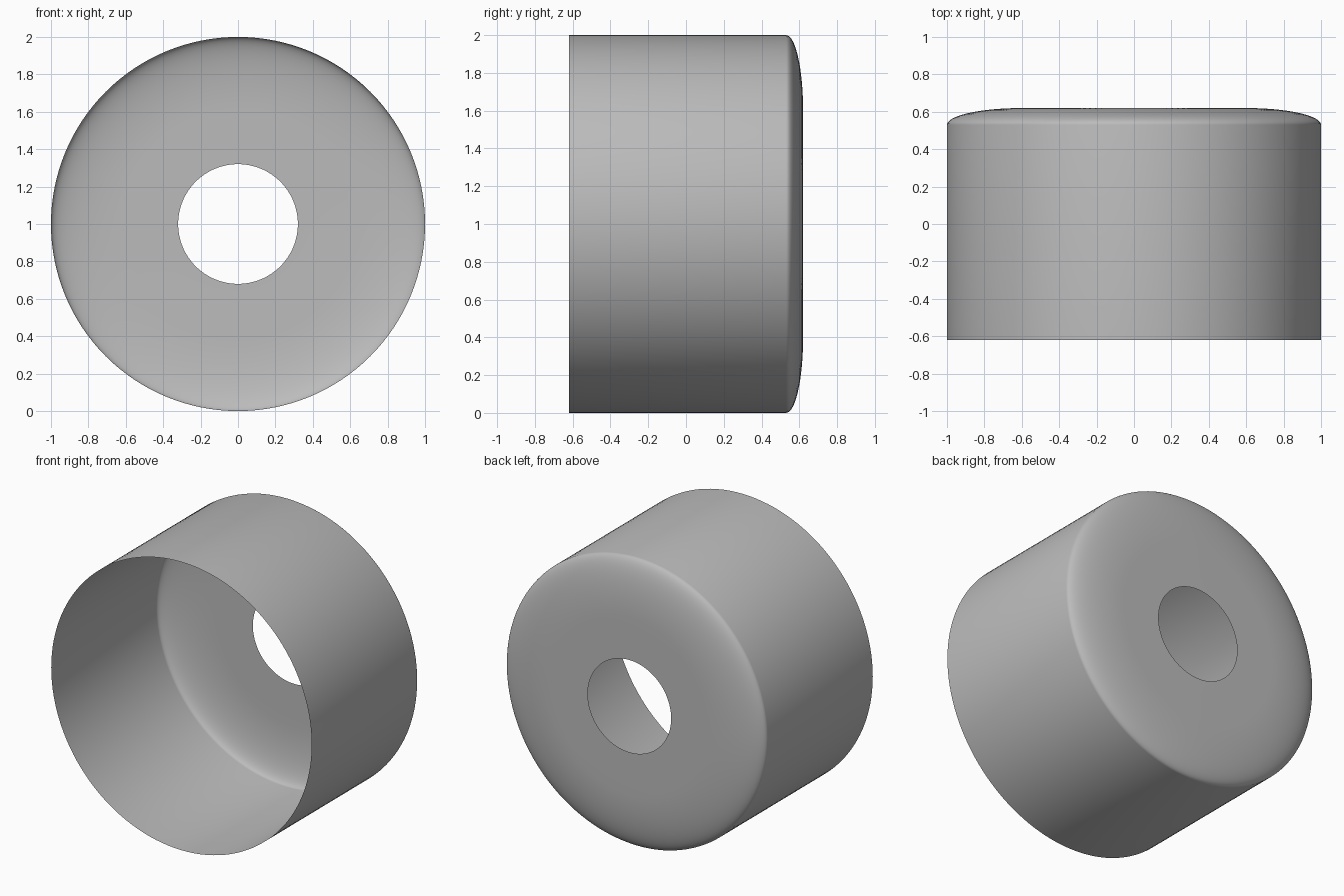
import bpy
import bmesh
from math import sin, cos, pi, radians

cube = bpy.data.objects.get("Cube")
if cube:
    bpy.data.objects.remove(cube, do_unlink=True)

SEGMENTS = 128
ROUND_STEPS = 16
RADIUS, HOLE_RADIUS = 1.0, 0.32
FRONT_Y, SHOULDER_Y, BACK_Y = -0.62, 0.53, 0.62
ROUND_WIDTH = 0.4

# Plain grey material
grey = bpy.data.materials.new("plain_grey")
grey.use_nodes = True
colour = (0.5, 0.5, 0.5, 1)
grey.diffuse_color = colour
grey.node_tree.nodes["Principled BSDF"].inputs["Base Color"].default_value = colour

# Profile (radius, y): straight wall, soft elliptical shoulder, flat end with a hole
profile = [(RADIUS, FRONT_Y)]
for i in range(ROUND_STEPS + 1):
    a = pi / 2 * i / ROUND_STEPS
    profile.append((RADIUS - ROUND_WIDTH * (1 - cos(a)),
                    SHOULDER_Y + (BACK_Y - SHOULDER_Y) * sin(a)))
profile.append((HOLE_RADIUS, BACK_Y))

# Open cup: the profile turned about the y axis
bm = bmesh.new()
rings = []
for r, y in profile:
    angles = [2 * pi * j / SEGMENTS for j in range(SEGMENTS)]
    rings.append([bm.verts.new((r * cos(t), y, RADIUS + r * sin(t))) for t in angles])
for low, high in zip(rings, rings[1:]):
    for j in range(SEGMENTS):
        k = (j + 1) % SEGMENTS
        bm.faces.new((low[j], high[j], high[k], low[k]))

mesh = bpy.data.meshes.new("open_cup_shell")
bm.to_mesh(mesh)
bm.free()
mesh.materials.append(grey)
cup = bpy.data.objects.new("open_cup_shell", mesh)
bpy.context.collection.objects.link(cup)

bpy.ops.object.select_all(action='DESELECT')
cup.select_set(True)
bpy.context.view_layer.objects.active = cup
bpy.ops.object.shade_smooth_by_angle(angle=radians(40))
